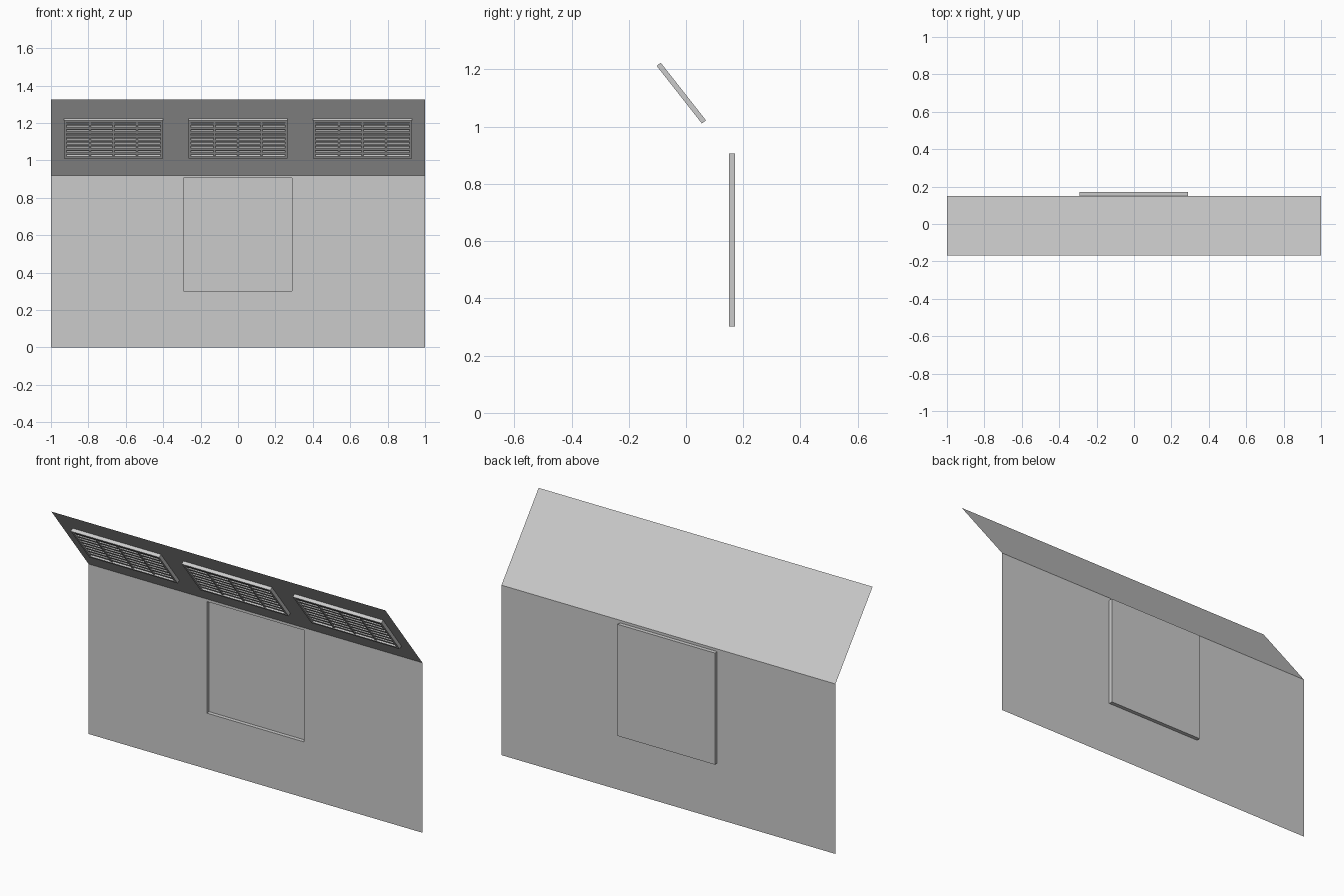
import bpy
import bmesh
from mathutils import Matrix, Vector

if "Cube" in bpy.data.objects:
    bpy.data.objects.remove(bpy.data.objects["Cube"])

COLOUR = (0.6, 0.6, 0.6, 1)
grey = bpy.data.materials.new("plain_grey")
grey.use_nodes = True
grey.diffuse_color = COLOUR
grey.node_tree.nodes["Principled BSDF"].inputs["Base Color"].default_value = COLOUR


def plane_frame(origin, up):
    """Local axes: x along the wall, y up the sheet, z out of its front."""
    x, y = Vector((1, 0, 0)), Vector(up).normalized()
    m = Matrix((x, y, x.cross(y))).transposed().to_4x4()
    return Matrix.Translation(origin) @ m


def finish(name, bm, frame):
    mesh = bpy.data.meshes.new(name)
    bm.to_mesh(mesh)
    bm.free()
    mesh.materials.append(grey)
    obj = bpy.data.objects.new(name, mesh)
    bpy.context.collection.objects.link(obj)
    obj.matrix_world = frame
    return obj


def rings(bm, steps, cap):
    """Join successive rectangles (x0, x1, y0, y1, z) with quads."""
    previous = None
    for x0, x1, y0, y1, z in steps:
        ring = [bm.verts.new((x, y, z)) for x, y in
                ((x0, y0), (x1, y0), (x1, y1), (x0, y1))]
        if previous:
            for i in range(4):
                j = (i + 1) % 4
                bm.faces.new((previous[i], previous[j], ring[j], ring[i]))
        previous = ring
    if cap:
        bm.faces.new(previous)


def bar(bm, x0, x1, y0, y1, z0, z1):
    """Raised bar, open against the sheet behind it."""
    rings(bm, [(x0, x1, y0, y1, z0), (x0, x1, y0, y1, z1)], True)


WALL_Y, WALL_TOP = 0.15, 0.92
CANOPY_RUN, CANOPY_RISE = 0.318, 0.405

# Wall sheet with a recessed window
bm = bmesh.new()
opening = (-0.292, 0.29, 0.302, 0.906)
rings(bm, [(-1, 1, 0, WALL_TOP, 0), (*opening, 0), (*opening, -0.021)], True)
finish("wall_with_window_recess", bm, plane_frame((0, WALL_Y, 0), (0, 0, 1)))

# Sloping canopy sheet
slope = plane_frame((0, WALL_Y, WALL_TOP), (0, -CANOPY_RUN, CANOPY_RISE))
length = Vector((CANOPY_RUN, CANOPY_RISE)).length
bm = bmesh.new()
bm.faces.new([bm.verts.new((x, y, 0)) for x, y in
              ((-1, 0), (1, 0), (1, length), (-1, length))])
finish("canopy", bm, slope)

# Three louvred vents on the underside of the canopy
HALF, LOW, HIGH, DEPTH, RIM = 0.265, 0.130, 0.386, 0.018, 0.014
COLUMNS, SLATS = 4, 8
inner = HALF - RIM
for name, centre in (("right", -0.665), ("middle", 0), ("left", 0.665)):
    frame = slope @ Matrix.Translation((centre, 0, 0))

    # Rectangular rim
    outside = (-HALF, HALF, LOW, HIGH)
    inside = (-inner, inner, LOW + RIM, HIGH - RIM)
    bm = bmesh.new()
    rings(bm, [(*outside, 0), (*outside, DEPTH), (*inside, DEPTH), (*inside, 0)], False)
    finish(name + "_vent_frame", bm, frame)

    # Upright dividers
    bm = bmesh.new()
    cell = 2 * inner / COLUMNS
    for i in range(1, COLUMNS):
        x = -inner + i * cell
        bar(bm, x - 0.005, x + 0.005, LOW + RIM, HIGH - RIM, 0, 0.015)
    finish(name + "_vent_dividers", bm, frame)

    # Horizontal slats
    bm = bmesh.new()
    pitch = (HIGH - LOW - 2 * RIM) / SLATS
    for i in range(SLATS):
        y = LOW + RIM + (i + 0.5) * pitch
        bar(bm, -inner, inner, y - 0.007, y + 0.007, 0, 0.012)
    finish(name + "_vent_slats", bm, frame)
